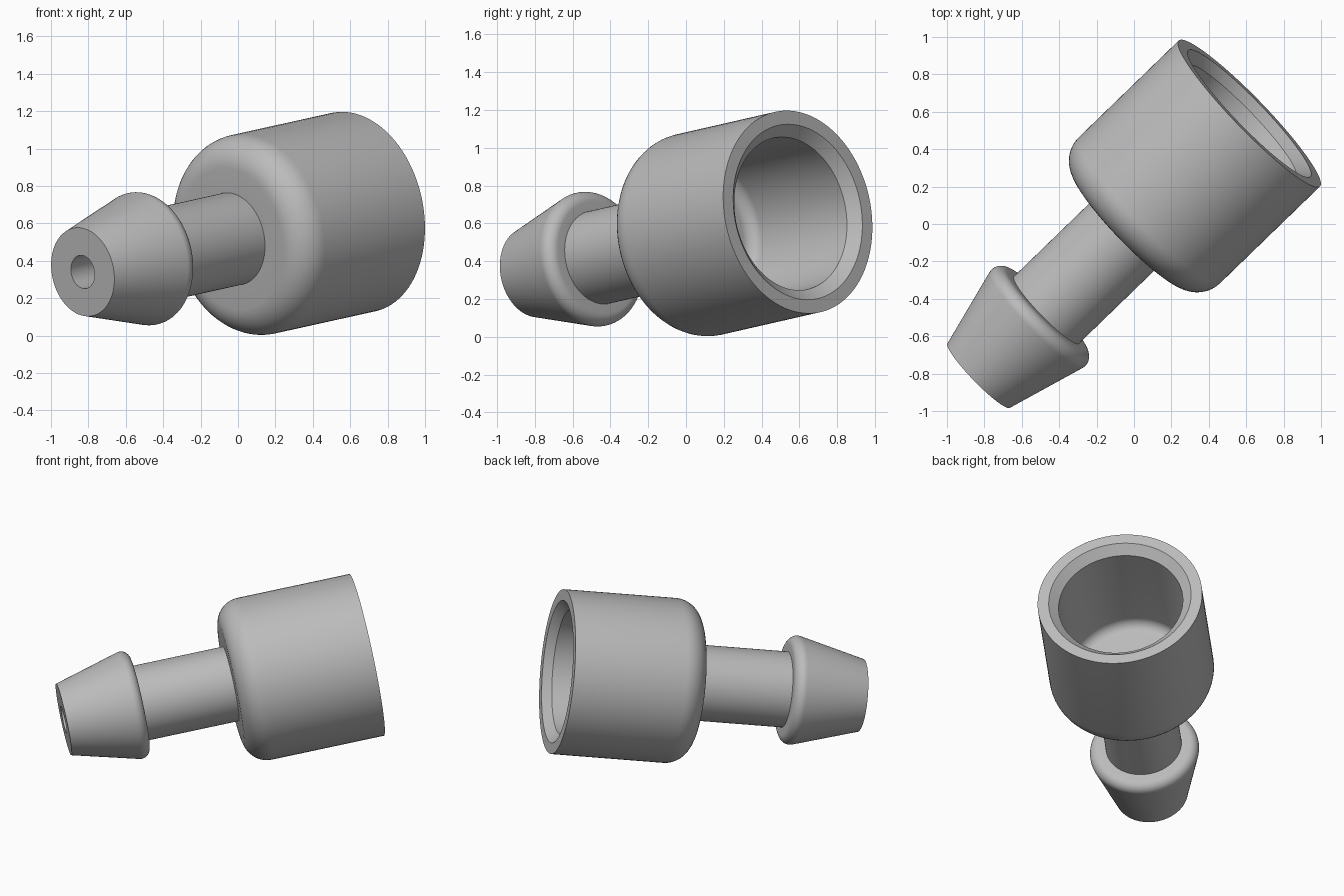
import bpy
import bmesh
import math
from mathutils import Vector

if "Cube" in bpy.data.objects:
    bpy.data.objects.remove(bpy.data.objects["Cube"], do_unlink=True)

# Axis of the fitting: tip centre to mouth centre
TIP = Vector((-0.83, -0.81, 0.34))
MOUTH = Vector((0.617, 0.591, 0.66))
LENGTH = (MOUTH - TIP).length
SEGMENTS = 96

# Main radii and stations along the axis
BORE, TIP_R, NECK, CUP = 0.09, 0.24, 0.25, 0.543
BARB_END, CUP_START, CUP_FLOOR = 0.51, 1.125, 1.26
SOCKET, LIP, LIP_DEPTH = 0.41, 0.47, 0.055

grey = bpy.data.materials.new("plain_grey")
grey.use_nodes = True
colour = (0.5, 0.5, 0.5, 1)
grey.diffuse_color = colour
grey.node_tree.nodes["Principled BSDF"].inputs["Base Color"].default_value = colour


def fillet(before, corner, after, radius, steps=10):
    """Points of an arc rounding a profile corner."""
    c = Vector(corner)
    a = (Vector(before) - c).normalized()
    b = (Vector(after) - c).normalized()
    half = a.angle(b) / 2
    centre = c + (a + b).normalized() * radius / math.sin(half)
    reach = radius / math.tan(half)
    start, end = c + a * reach - centre, c + b * reach - centre
    sweep = math.pi - 2 * half
    points = []
    for i in range(steps + 1):
        t = i / steps
        p = start * math.sin((1 - t) * sweep) + end * math.sin(t * sweep)
        points.append(tuple(centre + p / math.sin(sweep)))
    return points


def lathe(name, *profiles):
    """Revolve (radius, height) profiles about the fitting's axis."""
    bm = bmesh.new()
    for profile in profiles:
        rings = []
        for r, h in profile:
            angles = [math.tau * i / SEGMENTS for i in range(SEGMENTS)]
            rings.append([bm.verts.new((r * math.cos(a), r * math.sin(a), h)) for a in angles])
        for low, high in zip(rings, rings[1:]):
            for i in range(SEGMENTS):
                j = (i + 1) % SEGMENTS
                bm.faces.new((low[i], low[j], high[j], high[i]))
    mesh = bpy.data.meshes.new(name)
    bm.to_mesh(mesh)
    bm.free()
    mesh.materials.append(grey)
    mesh.shade_smooth()
    mesh.set_sharp_from_angle(angle=math.radians(30))
    obj = bpy.data.objects.new(name, mesh)
    obj.location = TIP
    obj.rotation_euler = (MOUTH - TIP).to_track_quat("Z", "Y").to_euler()
    bpy.context.collection.objects.link(obj)
    return obj


# Tapered barb with a rounded shoulder
tip_edge, shoulder, barb_root = (TIP_R, 0), (0.378, BARB_END), (NECK, BARB_END)
lathe("hose_barb",
      [(BORE, BARB_END), (BORE, 0), tip_edge]
      + fillet(tip_edge, shoulder, barb_root, 0.06) + [barb_root])

# Straight neck and the bore inside it
lathe("neck",
      [barb_root, (NECK, CUP_START)],
      [(BORE, CUP_START), (BORE, BARB_END)])

# Hollow cup with rounded base and chamfered mouth
base, rim = (NECK, CUP_START), (CUP, LENGTH)
wall_top, floor_hole = (SOCKET, LENGTH - LIP_DEPTH), (BORE, CUP_FLOOR)
lathe("socket_cup",
      [base] + fillet(base, (CUP, CUP_START), rim, 0.16)
      + [rim, (LIP, LENGTH), wall_top]
      + fillet(wall_top, (SOCKET, CUP_FLOOR), floor_hole, 0.07)
      + [floor_hole, (BORE, CUP_START)])
